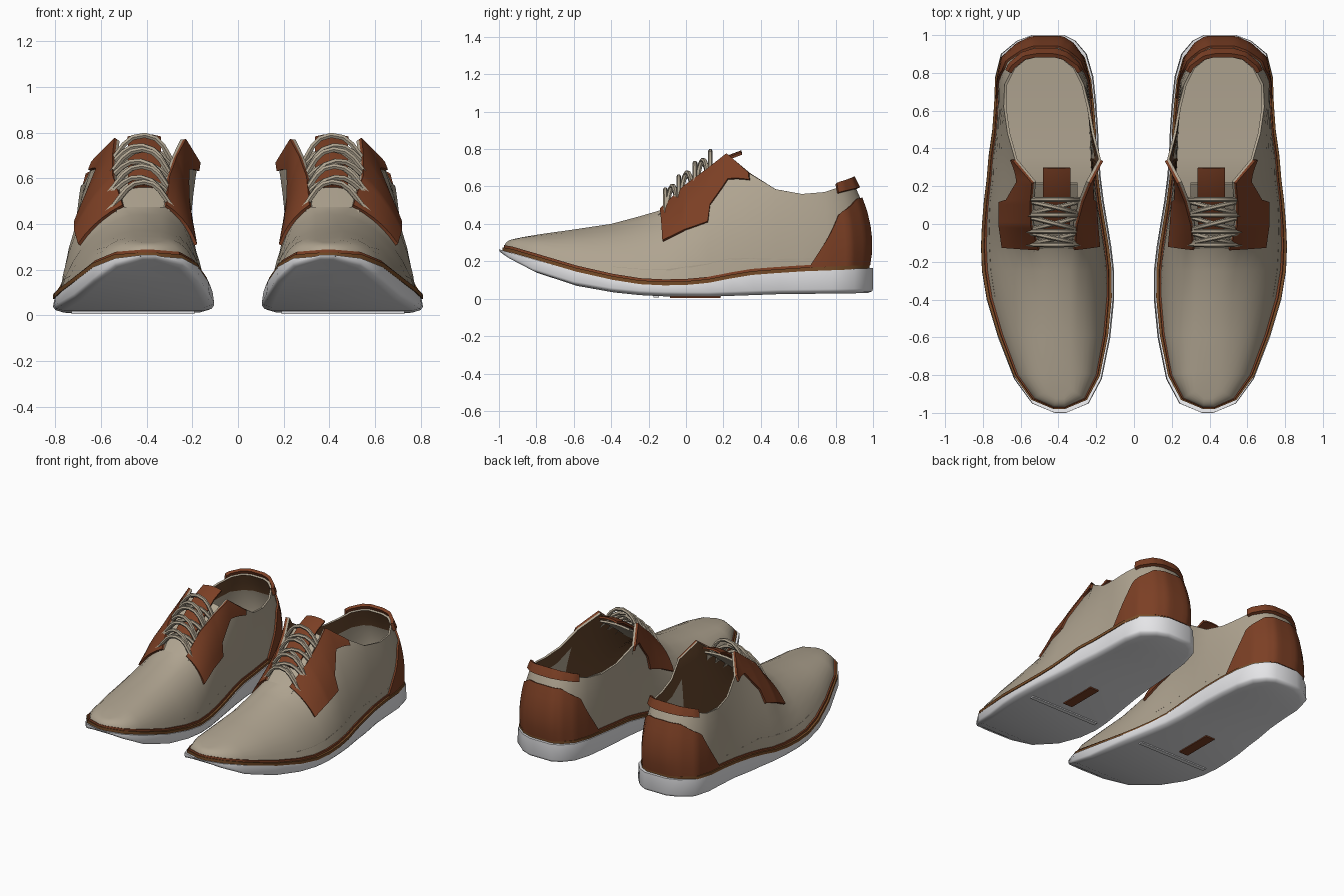
import bpy, bmesh, math
from mathutils import Vector

if "Cube" in bpy.data.objects:
    bpy.data.objects.remove(bpy.data.objects["Cube"])


def material(name, rgb):
    m = bpy.data.materials.new(name)
    m.use_nodes = True
    m.diffuse_color = (*rgb, 1)
    m.node_tree.nodes["Principled BSDF"].inputs["Base Color"].default_value = (*rgb, 1)
    return m


beige = material("beige canvas", (0.43, 0.37, 0.28))
brown = material("brown leather", (0.2, 0.05, 0.018))
tan = material("tan welt", (0.18, 0.07, 0.02))
lining = material("dark lining", (0.13, 0.06, 0.025))
white = material("white rubber", (0.82, 0.82, 0.84))

# Sole outline, toe to heel: y, inner x, outer x
OUTLINE = [(-1, .36, .42), (-.95, .24, .54), (-.82, .17, .635), (-.6, .125, .72),
           (-.4, .105, .78), (-.25, .105, .805), (-.12, .12, .81), (0, .14, .805),
           (.12, .16, .795), (.24, .175, .78), (.36, .185, .77), (.5, .19, .75),
           (.64, .2, .74), (.78, .215, .735), (.9, .25, .705), (.97, .31, .62), (1, .37, .54)]
# Ridge, throat and collar at the same stations: y, inner x, outer x, z
TOPLINE = [(-.91, .37, .41, .32), (-.87, .34, .44, .33), (-.78, .34, .45, .345),
           (-.6, .34, .46, .37), (-.4, .34, .46, .4), (-.25, .34, .47, .44),
           (-.13, .32, .5, .475), (0, .31, .54, .6), (.12, .28, .54, .69),
           (.22, .24, .53, .77), (.34, .175, .63, .67), (.48, .21, .67, .585),
           (.62, .235, .69, .56), (.74, .265, .685, .57), (.83, .31, .64, .6),
           (.88, .37, .58, .615), (.895, .42, .52, .62)]
SOLE_TOP = [(-1, .265), (-.92, .25), (-.68, .175), (-.46, .12), (-.2, .08), (.07, .085),
            (.33, .135), (.6, .155), (1, .17)]
SOLE_LOW = [(-1, .24), (-.89, .165), (-.68, .085), (-.46, .04), (-.2, .014), (.1, .01),
            (.5, .024), (1, .03)]
N = len(OUTLINE)
LAST = 2 * N - 1


def interp(table, t):
    for (a, p), (b, q) in zip(table, table[1:]):
        if t <= b:
            return p + (q - p) * max(0, (t - a) / (b - a))
    return table[-1][1]


def outline_ring(fx, fy, table, lift, shift=0):
    """Sole outline scaled about its centre line, following a height table."""
    inner, outer = [], []
    for y, a, b in OUTLINE:
        mid, half = (a + b) / 2 + shift, (b - a) / 2 * fx
        z = interp(table, y) + lift
        inner.append(Vector((mid - half, y * fy, z)))
        outer.append(Vector((mid + half, y * fy, z)))
    return inner + outer[::-1]


FOOT = outline_ring(.91, .973, SOLE_TOP, .01, .006)
TOP = [Vector((a, y, z)) for y, a, b, z in TOPLINE] + [Vector((b, y, z)) for y, a, b, z in TOPLINE][::-1]
# Sideways bulge of the wall by station, inner and outer side
INNER_BULGE = [(0, .1), (4, .22), (6, .02), (9, -.1), (11, .2), (14, -.25), (16, -.55)]
OUTER_BULGE = [(0, .1), (4, .24), (6, .26), (8, .14), (11, .25), (14, -.25), (16, -.55)]


def wall(i, v):
    """Curved side wall of the upper at ring index i, v from welt to topline."""
    i %= 2 * N
    u = min(i, LAST - i)
    low, top = FOOT[i], TOP[i]
    cx = interp(INNER_BULGE if i < N else OUTER_BULGE, u)
    cz = interp([(0, .9), (5, .78), (8, .6), (16, .45)], u)
    ctrl = low.lerp(top, cx)
    ctrl.z = low.z + (top.z - low.z) * cz
    return low * (1 - v) ** 2 + ctrl * 2 * v * (1 - v) + top * v * v


def surface(r, v):
    i = math.floor(r)
    return wall(i, v).lerp(wall(i + 1, v), r - i)


def finish(ob, mats, thickness=0, offset=1, angle=40):
    """Thicken, mirror to the other shoe, apply and shade."""
    for m in mats:
        ob.data.materials.append(m)
    if thickness:
        s = ob.modifiers.new("thickness", 'SOLIDIFY')
        s.thickness, s.offset = thickness, offset
        s.material_offset = 1 if len(mats) > 1 else 0
    ob.modifiers.new("other shoe", 'MIRROR')
    bpy.ops.object.select_all(action='DESELECT')
    ob.select_set(True)
    bpy.context.view_layer.objects.active = ob
    bpy.ops.object.convert(target='MESH')
    bpy.ops.object.shade_smooth_by_angle(angle=math.radians(angle))


def mesh_object(name, bm):
    me = bpy.data.meshes.new(name)
    bm.to_mesh(me)
    bm.free()
    ob = bpy.data.objects.new(name, me)
    bpy.context.collection.objects.link(ob)
    return ob


def skin(bm, rows, closed):
    """Quads between successive rows, facing away from the foot."""
    vs = [[bm.verts.new(p) for p in row] for row in rows]
    n = len(rows[0])
    for a, b in zip(vs, vs[1:]):
        for i in range(n if closed else n - 1):
            j = (i + 1) % n
            bm.faces.new((a[i], b[i], b[j], a[j]))
    return vs


def bridge(bm, ring, start, stop, flip=False):
    """Fill across a ring from its inner side to its outer side."""
    for i in range(start, stop):
        quad = (ring[i], ring[LAST - i], ring[LAST - i - 1], ring[i + 1])
        bm.faces.new(quad[::-1] if flip else quad)


def slab(name, rings, mat, angle=40):
    bm = bmesh.new()
    vs = skin(bm, rings, True)
    bridge(bm, vs[0], 0, N - 1, True)
    bridge(bm, vs[-1], 0, N - 1)
    bmesh.ops.recalc_face_normals(bm, faces=bm.faces)
    finish(mesh_object(name, bm), [mat], angle=angle)


def patch(name, r0, r1, low, high, thickness, mat, steps=40):
    """Piece lying on the upper between two edge tables."""
    rs = [r0 + (r1 - r0) * k / steps for k in range(steps + 1)]
    rows = []
    for k in range(6):
        row = []
        for r in rs:
            u = min(r, LAST - r)
            a, b = interp(low, u), interp(high, u)
            row.append(surface(r, a + (b - a) * k / 5))
        rows.append(row)
    bm = bmesh.new()
    skin(bm, rows, False)
    finish(mesh_object(name, bm), [mat], thickness)


# Sole and stepped welt
slab("sole", [outline_ring(.87, .97, SOLE_LOW, 0), outline_ring(.97, .995, SOLE_LOW, .01),
              outline_ring(1, 1, SOLE_LOW, .024), outline_ring(.98, 1, SOLE_TOP, -.006)], white, 65)
slab("welt", [outline_ring(.98, .98, SOLE_TOP, -.01, .006),
              outline_ring(.98, .98, SOLE_TOP, .01, .006)], tan)
slab("welt_rand", [outline_ring(.94, .975, SOLE_TOP, .005, .006),
                   outline_ring(.93, .973, SOLE_TOP, .022, .006)], brown)

# Upper: side walls joined over the toe, open at throat and collar
bm = bmesh.new()
rows = skin(bm, [[wall(i, k / 7) for i in range(2 * N)] for k in range(8)], True)
# Below the collar band the inside stays canvas
canvas = {v for row in rows[:6] for v in row[10:LAST - 9]}
for f in bm.faces:
    if all(v in canvas for v in f.verts):
        f.material_index = 2
bridge(bm, rows[-1], 0, 6)
finish(mesh_object("upper", bm), [beige, lining, beige, beige], .014, -1, 50)

# Insole
bm = bmesh.new()
floor = [bm.verts.new(wall(i, .12)) for i in range(2 * N)]
bridge(bm, floor, 4, N - 1)
for v in [v for v in floor if not v.link_faces]:
    bm.verts.remove(v)
finish(mesh_object("insole", bm), [beige], .01, -1)

# Eyelet facings, heel counter and heel tab
edge = [(6, .45), (8, .47), (8.1, .62), (10, .92)]
full = [(0, 1), (N, 1)]
patch("inner_facing", 6, 10, edge, full, .014, brown)
patch("outer_facing", LAST - 10, LAST - 6, edge, full, .014, brown)
patch("heel_counter", 12.3, LAST - 12.3, [(0, 0), (N, 0)],
      [(12.3, .02), (13.6, .68), (15, .82), (N, .83)], .012, brown)
patch("heel_tab", 13.7, LAST - 13.7, [(0, .93), (N, .93)], [(0, 1.05), (N, 1.05)], .022, brown)


# Tongue: wide canvas layer with a leather strip on it
def tongue(name, x0, x1, path, mat):
    bm = bmesh.new()
    across = [x0 + (x1 - x0) * k / 4 for k in range(5)]
    arch = [0, .008, .01, .008, 0]
    skin(bm, [[Vector((x, y, z + h)) for x, h in zip(across, arch)] for y, z in path][::-1], False)
    finish(mesh_object(name, bm), [mat], .014)


tongue("tongue", .3, .53, [(-.15, .43), (0, .55), (.12, .64), (.22, .7)], beige)
tongue("tongue_strip", .34, .48, [(-.03, .55), (.12, .67), (.22, .74), (.3, .77)], brown)

# Laces: raised bars with crossing diagonals between the rows
laces = bpy.data.curves.new("laces", 'CURVE')
laces.dimensions = '3D'
laces.bevel_depth, laces.bevel_resolution, laces.resolution_u = .013, 1, 5


def lace(u0, u1, lift):
    ends = [surface(u0, .82), surface(LAST - u1, .82)]
    mid = (surface(u0, 1) + surface(LAST - u1, 1)) / 2
    mid.z += lift
    sp = laces.splines.new('BEZIER')
    sp.bezier_points.add(2)
    for p, co in zip(sp.bezier_points, (ends[0], mid, ends[1])):
        p.co = co
        p.handle_left_type = p.handle_right_type = 'AUTO'


eyelets = [6.15, 6.7, 7.4, 8.1]
for u in eyelets:
    lace(u, u, .09)
for u, w in zip(eyelets, eyelets[1:]):
    lace(w, u, .06)
    lace(u, w, .075)
lace_object = bpy.data.objects.new("laces", laces)
bpy.context.collection.objects.link(lace_object)
finish(lace_object, [beige])


# Underside ridge and inlay
def plate(name, centre, size, mat):
    bm = bmesh.new()
    bmesh.ops.create_cube(bm, size=1)
    bmesh.ops.scale(bm, vec=size, verts=bm.verts)
    bmesh.ops.translate(bm, vec=centre, verts=bm.verts)
    finish(mesh_object(name, bm), [mat])


plate("sole_ridge", (.46, -.16, .011), (.54, .03, .009), white)
plate("sole_inlay", (.49, .05, .009), (.07, .27, .009), brown)
